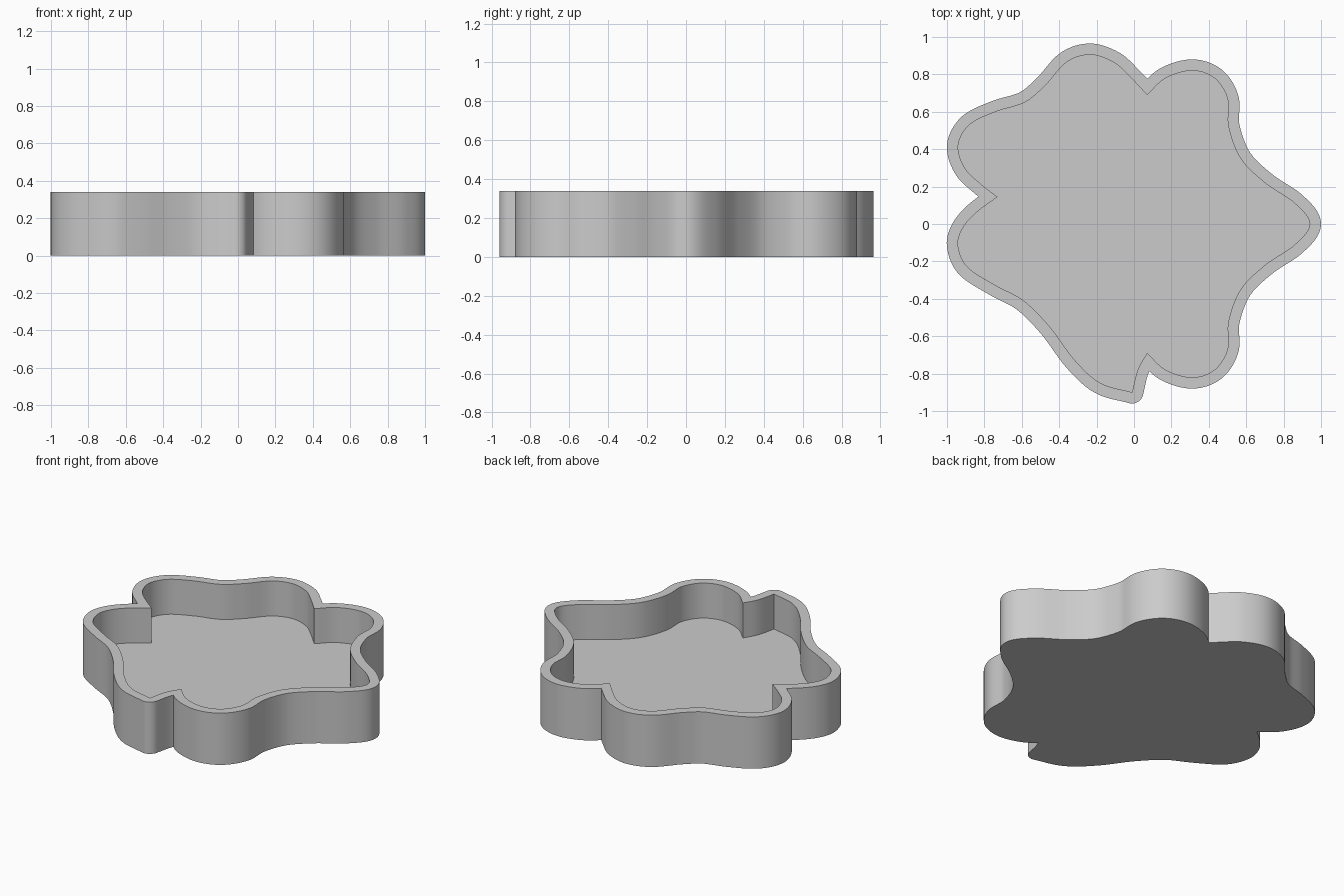
import bpy
import bmesh
import math
from mathutils import Vector
from mathutils.geometry import intersect_line_line

HEIGHT, FLOOR, WALL = 0.34, 0.11, 0.06
STEPS = 10

cube = bpy.data.objects.get("Cube")
if cube:
    bpy.data.objects.remove(cube, do_unlink=True)

# Inner outline, counter-clockwise, as smooth runs between sharp corners
half_lobe = [(.07, -.69), (.17, -.78), (.31, -.82), (.43, -.78), (.50, -.67),
             (.505, -.52), (.57, -.35), (.70, -.22), (.86, -.11)]
right_run = half_lobe + [(.94, 0)] + [(x, -y) for x, y in reversed(half_lobe)]
back_run = [(.07, .69), (-.02, .785), (-.11, .865), (-.235, .905), (-.36, .865),
            (-.475, .74), (-.585, .65), (-.74, .60), (-.88, .53), (-.94, .42),
            (-.905, .30), (-.82, .215), (-.73, .145)]
left_run = [(-.73, .145), (-.85, .055), (-.92, -.03), (-.94, -.12), (-.89, -.23),
            (-.745, -.325), (-.59, -.41), (-.45, -.55), (-.315, -.73),
            (-.18, -.85), (-.01, -.90)]
front_run = [(-.01, -.90), (.02, -.78), (.07, -.69)]


def smooth_run(points):
    """Catmull-Rom curve through the points."""
    p = [Vector((x, y, 0)) for x, y in points]
    p = [2 * p[0] - p[1]] + p + [2 * p[-1] - p[-2]]
    out = []
    for a, b, c, d in zip(p, p[1:], p[2:], p[3:]):
        for i in range(STEPS):
            t = i / STEPS
            out.append(0.5 * (2 * b + (c - a) * t + (2 * a - 5 * b + 4 * c - d) * t * t
                              + (3 * b - a - 3 * c + d) * t ** 3))
    return out + [p[-2]]


runs = [smooth_run(r) for r in (right_run, back_run, left_run, front_run)]
inner = [p for run in runs for p in run[:-1]]


def offset_run(run):
    """Move a run outwards and drop the points that cross at inward corners."""
    out = []
    for i, p in enumerate(run):
        d = (run[min(i + 1, len(run) - 1)] - run[max(i - 1, 0)]).normalized()
        q = p + Vector((d.y, -d.x, 0)) * WALL
        if min((q - s).length for s in inner) > WALL * 0.985:
            out.append(q)
    return out


# Outer outline: mitred inward corners, rounded outward corner
outer_runs = [offset_run(r) for r in runs]
outer = []
for i, run in enumerate(outer_runs):
    following = outer_runs[(i + 1) % len(runs)]
    corner = runs[i][-1]
    outer += run
    if i == 2:
        n0, n1 = run[-1] - corner, following[0] - corner
        outer += [corner + n0.lerp(n1, k / 8).normalized() * WALL for k in range(1, 8)]
    else:
        outer.append(intersect_line_line(run[-2], run[-1], following[1], following[0])[0])

# Tray: outer wall, rim, inner wall and floor
bm = bmesh.new()


def loop(points, z):
    verts = [bm.verts.new((p.x, p.y, z)) for p in points]
    edges = [bm.edges.new((a, b)) for a, b in zip(verts, verts[1:] + verts[:1])]
    return verts, edges


def bridge(low, high):
    n = len(low)
    for i in range(n):
        j = (i + 1) % n
        bm.faces.new((low[i], low[j], high[j], high[i]))


base, _ = loop(outer, 0)
rim_out, rim_out_edges = loop(outer, HEIGHT)
rim_in, rim_in_edges = loop(inner, HEIGHT)
floor, _ = loop(inner, FLOOR)
bridge(base, rim_out)
bridge(rim_in, floor)
bm.faces.new(list(reversed(base)))
bm.faces.new(floor)
bmesh.ops.triangle_fill(bm, use_beauty=True, edges=rim_out_edges + rim_in_edges,
                        normal=(0, 0, 1))
bmesh.ops.recalc_face_normals(bm, faces=bm.faces[:])

mesh = bpy.data.meshes.new("tray")
bm.to_mesh(mesh)
bm.free()
tray = bpy.data.objects.new("tray", mesh)
bpy.context.collection.objects.link(tray)

# Grey material
grey = bpy.data.materials.new("light_grey")
grey.use_nodes = True
colour = (0.6, 0.6, 0.6, 1)
grey.diffuse_color = colour
grey.node_tree.nodes["Principled BSDF"].inputs["Base Color"].default_value = colour
mesh.materials.append(grey)

bpy.ops.object.select_all(action='DESELECT')
tray.select_set(True)
bpy.context.view_layer.objects.active = tray
bpy.ops.object.shade_smooth_by_angle(angle=math.radians(30))
